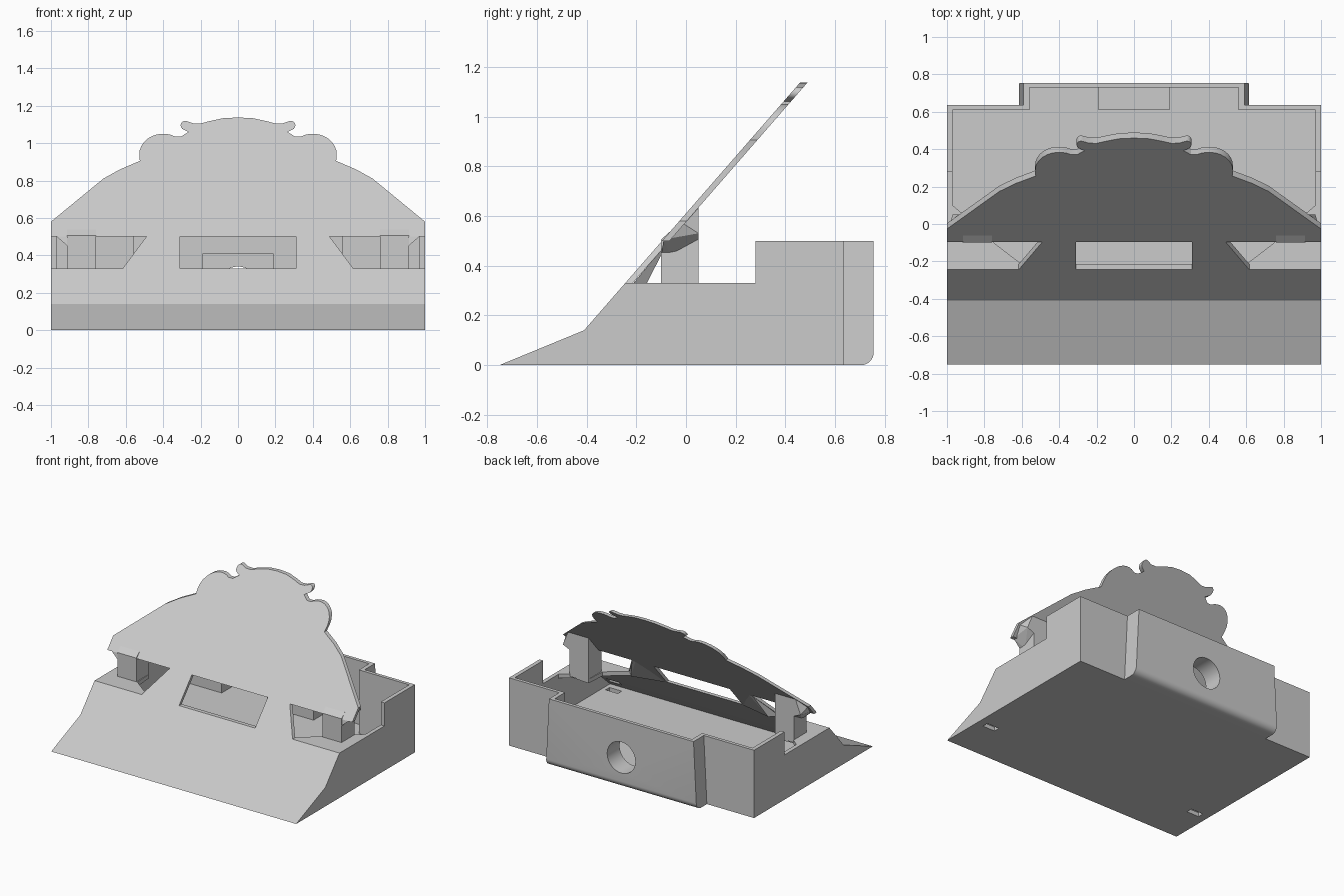
import bpy, bmesh, math
from mathutils import Vector

cube = bpy.data.objects.get("Cube")
if cube:
    bpy.data.objects.remove(cube, do_unlink=True)

grey = bpy.data.materials.new("plain grey")
grey.use_nodes = True
grey.diffuse_color = (0.6, 0.6, 0.6, 1)
grey.node_tree.nodes["Principled BSDF"].inputs["Base Color"].default_value = (0.6, 0.6, 0.6, 1)


def finish(name, bm):
    bmesh.ops.recalc_face_normals(bm, faces=bm.faces)
    mesh = bpy.data.meshes.new(name)
    bm.to_mesh(mesh)
    bm.free()
    mesh.materials.append(grey)
    ob = bpy.data.objects.new(name, mesh)
    bpy.context.collection.objects.link(ob)
    return ob


def loft(name, a, b):
    """Solid between two matching outlines."""
    bm = bmesh.new()
    va = [bm.verts.new(p) for p in a]
    vb = [bm.verts.new(p) for p in b]
    bm.faces.new(va)
    bm.faces.new(vb[::-1])
    for i in range(len(va)):
        j = (i + 1) % len(va)
        bm.faces.new((va[i], vb[i], vb[j], va[j]))
    return finish(name, bm)


def side_prism(name, profile, x0, x1):
    return loft(name, [(x0, y, z) for y, z in profile], [(x1, y, z) for y, z in profile])


def box(name, x0, x1, y0, y1, z0, z1):
    return side_prism(name, [(y0, z0), (y1, z0), (y1, z1), (y0, z1)], x0, x1)


def hull(name, pts):
    bm = bmesh.new()
    for p in pts:
        bm.verts.new(p)
    bmesh.ops.convex_hull(bm, input=bm.verts)
    return finish(name, bm)


def combine(ob, other, operation):
    mod = ob.modifiers.new("cut", "BOOLEAN")
    mod.operation = operation
    mod.solver = "EXACT"
    mod.object = other
    bpy.context.view_layer.objects.active = ob
    bpy.ops.object.modifier_apply(modifier=mod.name)
    bpy.data.objects.remove(other, do_unlink=True)


def smooth(ob):
    bpy.ops.object.select_all(action="DESELECT")
    ob.select_set(True)
    bpy.context.view_layer.objects.active = ob
    bpy.ops.object.shade_smooth_by_angle(angle=math.radians(25))


def slope_y(z):
    return -0.41 + (z - 0.14) / 1.147


# Tray body with ramp front and raised rear walls
body = side_prism("tray_body", [(-0.75, 0), (-0.41, 0.14), (slope_y(0.33), 0.33), (0.28, 0.33),
                                (0.28, 0.5), (0.635, 0.5), (0.635, 0)], -1, 1)

# Rear bulge with rounded lower edge, slightly wider at the bottom
r = 0.05
arc = [(0.755 - r + r * math.sin(t), r - r * math.cos(t))
       for t in [i * math.pi / 16 for i in range(9)]]
bulge_profile = [(0.55, 0)] + arc + [(0.755, 0.5), (0.55, 0.5)]


def bulge_side(s):
    return [(s * (0.615 - 0.05 * z), y, z) for y, z in bulge_profile]


combine(body, loft("rear_bulge", bulge_side(-1), bulge_side(1)), "UNION")

# Hollow interior
combine(body, side_prism("cavity", [(-0.5, 0.03), (slope_y(0.13) + 0.03, 0.13),
                                    (slope_y(0.33) + 0.03, 0.33), (-0.215, 0.6),
                                    (0.61, 0.6), (0.61, 0.03)], -0.97, 0.97), "DIFFERENCE")
combine(body, box("bulge_cavity", -0.56, 0.56, 0.5, 0.73, 0.03, 0.6), "DIFFERENCE")

# Connector block with round cable hole
combine(body, box("connector_block", -0.19, 0.19, 0.61, 0.74, 0.02, 0.41), "UNION")
ring = [(0.115 * math.cos(i * math.tau / 40), 0.225 + 0.115 * math.sin(i * math.tau / 40))
        for i in range(40)]
combine(body, loft("cable_hole", [(x, 0.5, z) for x, z in ring],
                   [(x, 0.9, z) for x, z in ring]), "DIFFERENCE")

# Small slots through the floor
for s in (-1, 1):
    combine(body, box("floor_slot", s * 0.89 - 0.05, s * 0.89 + 0.05, -0.45, -0.405, -0.1, 0.11),
            "DIFFERENCE")
smooth(body)

# Sloping backrest: scalloped outline with two legs
half = [(0.31, 0.5), (0.31, 0.325), (0.62, 0.325), (0.49, 0.5), (1, 0.5), (1, 0.58),
        (0.72, 0.81), (0.63, 0.86), (0.525, 0.905)]
half += [(0.4 + 0.128 * math.cos(math.radians(a)), 0.94 + 0.11 * math.sin(math.radians(a)))
         for a in range(0, 121, 12)]
half += [(0.305, 1.035), (0.265, 1.06)]
half += [(0.283 + 0.024 * math.cos(math.radians(a)), 1.095 + 0.024 * math.sin(math.radians(a)))
         for a in range(-75, 121, 24)]
half += [(0.24, 1.106), (0.2, 1.105), (0.15, 1.118), (0.08, 1.133), (0, 1.137)]
outline = half + [(-x, z) for x, z in half[-2::-1]]
plate = loft("backrest_plate", [(x, slope_y(z), z) for x, z in outline],
             [(x, slope_y(z) + 0.03, z) for x, z in outline])
smooth(plate)

for s, side in ((1, "left"), (-1, "right")):
    # Thin corner deck
    deck = [(1, -0.243), (0.6, -0.243), (0.6, -0.215), (0.75, -0.1), (0.76, 0.05),
            (0.9, 0.04), (0.97, 0.1), (1, 0.1)]
    loft(side + "_corner_deck", [(s * x, y, 0.33) for x, y in deck],
         [(s * x, y, 0.3) for x, y in deck])
    # Post under the backrest
    side_prism(side + "_post", [(-0.1, 0.31), (0.05, 0.31), (0.05, 0.64), (-0.1, 0.505)],
               s * 0.76, s * 0.915)
    # Flared outer bracket at the top of the post
    hull(side + "_bracket", [(s * x, y, z) for x, y, z in (
        (0.9, -0.1, 0.44), (0.9, -0.06, 0.44), (0.9, 0.05, 0.5), (0.9, 0.05, 0.645),
        (0.9, -0.09, 0.505), (0.975, -0.09, 0.505), (0.97, 0.05, 0.53), (0.93, 0.05, 0.63),
        (0.99, -0.02, 0.575))])
    # Gusset behind the leg
    hull(side + "_gusset", [(s * x, y, z) for x, y, z in (
        (0.32, -0.215, 0.325), (0.61, -0.215, 0.325), (0.56, -0.16, 0.325),
        (0.49, -0.07, 0.5), (0.46, -0.07, 0.5))])
